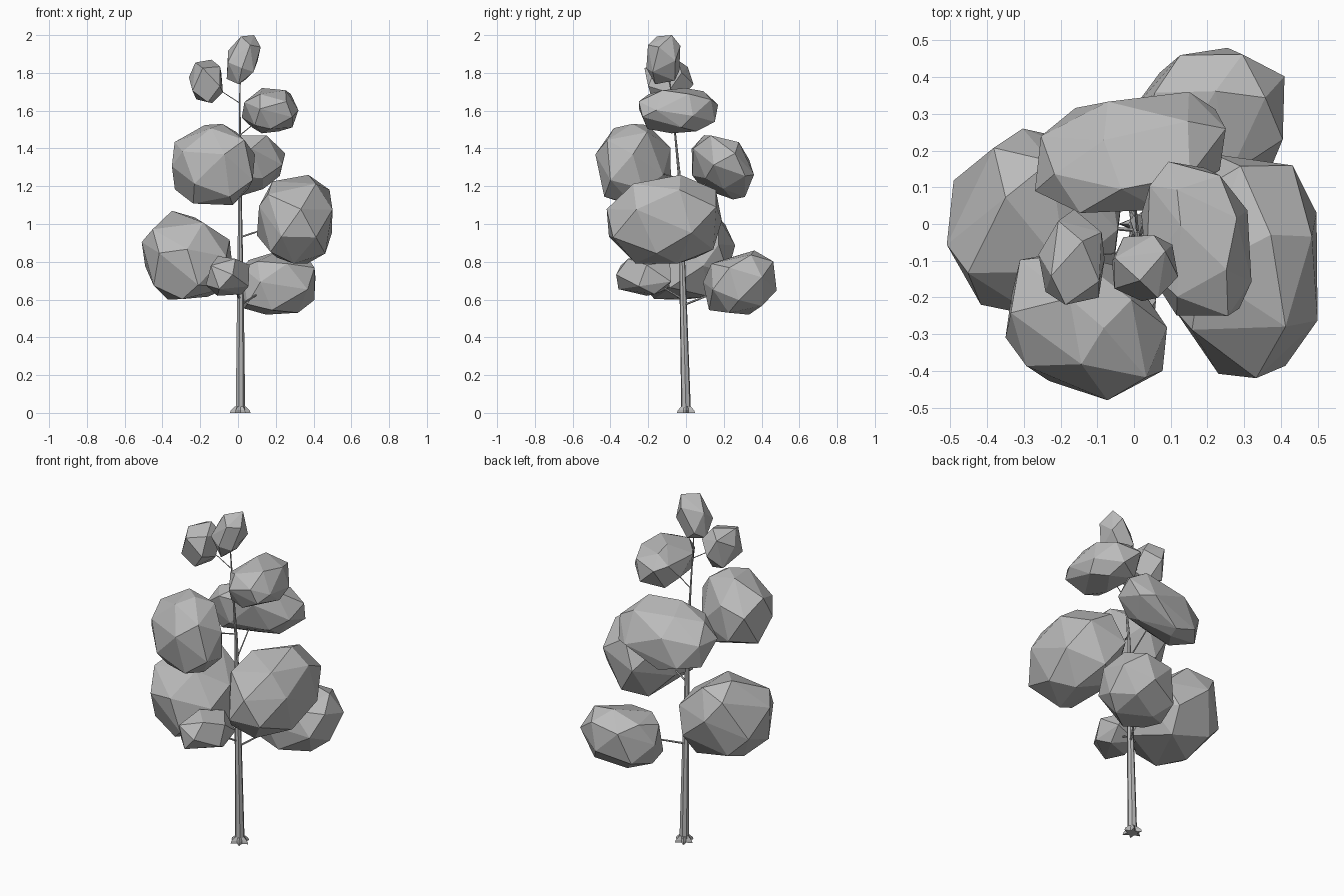
import bpy, bmesh, math, random
from mathutils import Vector, Matrix

cube = bpy.data.objects.get("Cube")
if cube:
    bpy.data.objects.remove(cube, do_unlink=True)

grey = bpy.data.materials.new("plain_grey")
grey.use_nodes = True
grey.diffuse_color = (0.5, 0.5, 0.5, 1)
grey.node_tree.nodes["Principled BSDF"].inputs["Base Color"].default_value = (0.5, 0.5, 0.5, 1)


def finish(name, bm):
    bmesh.ops.recalc_face_normals(bm, faces=bm.faces)
    mesh = bpy.data.meshes.new(name)
    bm.to_mesh(mesh)
    bm.free()
    mesh.materials.append(grey)
    obj = bpy.data.objects.new(name, mesh)
    bpy.context.collection.objects.link(obj)


def loft(name, rings):
    """Skin a list of equal-length point rings and cap both ends."""
    bm = bmesh.new()
    loops = [[bm.verts.new(p) for p in ring] for ring in rings]
    n = len(loops[0])
    for low, high in zip(loops, loops[1:]):
        for i in range(n):
            j = (i + 1) % n
            bm.faces.new((low[i], low[j], high[j], high[i]))
    bm.faces.new(loops[0])
    bm.faces.new(loops[-1])
    finish(name, bm)


def tube(name, path, radii, sides):
    """Tapered limb whose rings face along the whole path."""
    path = [Vector(p) for p in path]
    turn = (path[-1] - path[0]).to_track_quat('Z', 'Y')
    angles = [math.tau * i / sides for i in range(sides)]
    loft(name, [[p + turn @ Vector((r * math.cos(a), r * math.sin(a), 0)) for a in angles]
                for p, r in zip(path, radii)])


def leaf_clump(name, lo, hi, lean, seed, count):
    """Faceted convex clump filling a box; lean = xy, xz, yz slant."""
    rng = random.Random(seed)
    xy, xz, yz = lean
    # Lower-triangular matrix that slants a unit ball
    b = math.sqrt(1 - xy * xy)
    c = (yz - xy * xz) / b
    slant = Matrix(((1, 0, 0), (xy, b, 0), (xz, c, math.sqrt(1 - xz * xz - c * c))))
    spin = rng.random() * math.tau
    pts = []
    for i in range(count):
        z = 1 - (2 * i + 1) / count
        a = i * math.pi * (3 - math.sqrt(5)) + spin
        r = math.sqrt(1 - z * z)
        p = Vector((r * math.cos(a), r * math.sin(a), z))
        p += Vector([rng.uniform(-0.15, 0.15) for _ in range(3)])
        p.normalize()
        # Push the ball towards a rounded block
        p = Vector([math.copysign(abs(k) ** 0.85, k) for k in p])
        pts.append(slant @ p)
    # Fit the points exactly to the box
    for k in range(3):
        small, large = min(p[k] for p in pts), max(p[k] for p in pts)
        for p in pts:
            p[k] = lo[k] + (p[k] - small) / (large - small) * (hi[k] - lo[k])
    bm = bmesh.new()
    for p in pts:
        bm.verts.new(p)
    bmesh.ops.convex_hull(bm, input=bm.verts)
    loose = [v for v in bm.verts if not v.link_faces]
    bmesh.ops.delete(bm, geom=loose, context='VERTS')
    bmesh.ops.dissolve_limit(bm, angle_limit=math.radians(6), verts=bm.verts, edges=bm.edges)
    finish(name, bm)


# Trunk, leaning slightly forward as it rises
trunk_path = [(0.012, 0, 0.02), (0.012, -0.015, 0.6), (0.01, -0.03, 1.2),
              (0.01, -0.06, 1.5), (0.01, -0.09, 1.8)]
tube("trunk", trunk_path, [0.026, 0.019, 0.009, 0.005, 0.003], 7)

# Low star-shaped root flare
rings = []
for z, outer, inner in ((0, 0.055, 0.026), (0.014, 0.05, 0.025), (0.035, 0.027, 0.023)):
    rings.append([(0.012 + r * math.cos(a), r * math.sin(a), z)
                  for i in range(12)
                  for a, r in [(math.tau * i / 12, inner if i % 2 else outer)]])
loft("root_flare", rings)


def trunk_at(z):
    """Centre of the trunk at a height."""
    for a, b in zip(trunk_path, trunk_path[1:]):
        if z <= b[2]:
            return Vector(a).lerp(Vector(b), (z - a[2]) / (b[2] - a[2]))


# Leaf clumps: name, box low, box high, lean, branch start height
clumps = [
    ("low_right_leaves", (-0.51, -0.25, 0.6), (-0.03, 0.26, 1.07), (0, -0.12, 0.12), 0.68),
    ("low_front_leaves", (-0.17, -0.37, 0.62), (0.06, -0.08, 0.83), (0.2, 0, 0), 0.6),
    ("low_back_leaves", (-0.01, 0.09, 0.52), (0.41, 0.48, 0.86), (0.08, 0.08, 0.15), 0.57),
    ("middle_left_leaves", (0.1, -0.42, 0.79), (0.5, 0.19, 1.26), (0, 0.05, 0.05), 0.93),
    ("middle_front_leaves", (-0.35, -0.48, 1.1), (0.09, -0.08, 1.53), (-0.25, 0, 0), 1.24),
    ("middle_back_leaves", (-0.27, 0.03, 1.13), (0.25, 0.36, 1.47), (0.2, 0.2, -0.25), 1.09),
    ("upper_left_leaves", (0.02, -0.25, 1.48), (0.32, 0.17, 1.72), (-0.15, 0, 0), 1.47),
    ("upper_right_leaves", (-0.26, -0.22, 1.64), (-0.08, 0.04, 1.87), (0, 0, 0), 1.64),
    ("crown_leaves", (-0.06, -0.21, 1.74), (0.12, -0.03, 2.0), (0, 0.3, 0), 1.72),
]
for seed, (name, lo, hi, lean, start) in enumerate(clumps):
    size = max(b - a for a, b in zip(lo, hi))
    leaf_clump(name, lo, hi, lean, seed + 11, 22 if size > 0.35 else 14)
    # Thin branch from the trunk into the clump
    tip = (Vector(lo) + Vector(hi)) / 2
    thick = 0.008 - 0.0033 * start
    tube(name.replace("leaves", "branch"), [trunk_at(start), tip], [thick, thick * 0.6], 5)
